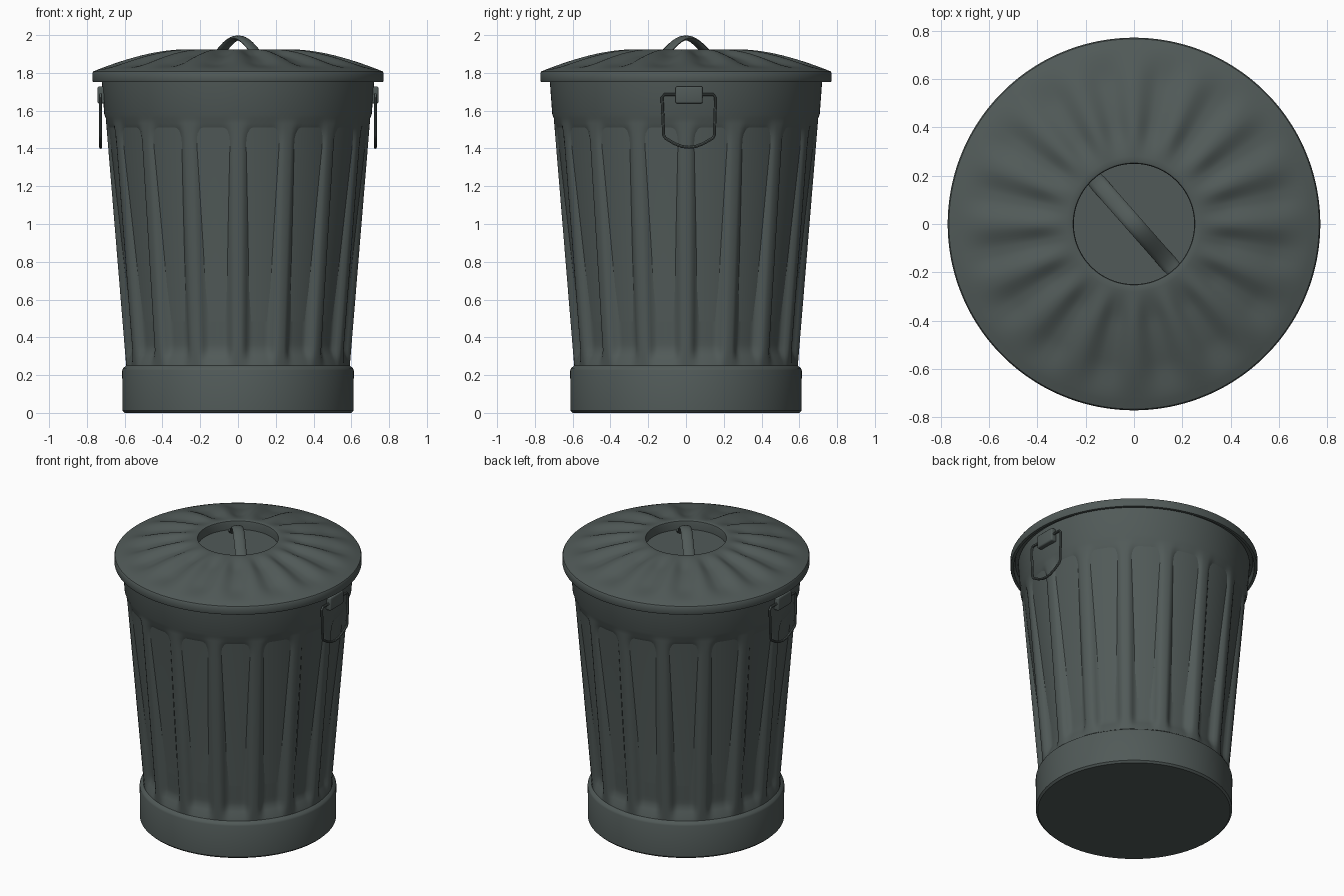
import bpy, bmesh, math
from mathutils import Vector

if "Cube" in bpy.data.objects:
    bpy.data.objects.remove(bpy.data.objects["Cube"])

mat = bpy.data.materials.new("dark grey green metal")
mat.diffuse_color = (0.082, 0.102, 0.098, 1)
mat.use_nodes = True
mat.node_tree.nodes["Principled BSDF"].inputs["Base Color"].default_value = mat.diffuse_color
RIBS, SEG = 16, 256


def finish(name, bm, angle=35):
    bmesh.ops.recalc_face_normals(bm, faces=bm.faces)
    me = bpy.data.meshes.new(name)
    bm.to_mesh(me)
    bm.free()
    ob = bpy.data.objects.new(name, me)
    bpy.context.collection.objects.link(ob)
    me.materials.append(mat)
    bpy.ops.object.select_all(action='DESELECT')
    ob.select_set(True)
    bpy.context.view_layer.objects.active = ob
    bpy.ops.object.shade_smooth_by_angle(angle=math.radians(angle))
    return ob


def smooth(a, b, x):
    t = max(0, min(1, (x - a) / (b - a)))
    return t * t * (3 - 2 * t)


def groove(angle, phase, lo, hi):
    """0 on a rib, 1 in the middle of a groove, repeating RIBS times."""
    t = ((angle / math.tau * RIBS + phase) % 1.0) * 2 - 1
    return 1 - smooth(lo, hi, abs(t))


def revolve(name, profile, shape=None, cap_first=False, cap_last=False):
    bm = bmesh.new()
    rings = []
    for r, z in profile:
        ring = []
        for i in range(SEG):
            a = math.tau * i / SEG
            rr, zz = shape(r, z, a) if shape else (r, z)
            ring.append(bm.verts.new((rr * math.cos(a), rr * math.sin(a), zz)))
        rings.append(ring)
    for p, q in zip(rings, rings[1:]):
        for i in range(SEG):
            j = (i + 1) % SEG
            bm.faces.new((p[i], p[j], q[j], q[i]))
    if cap_first:
        bm.faces.new(rings[0])
    if cap_last:
        bm.faces.new(rings[-1])
    return finish(name, bm)


def tube(name, pts, rx, ry, side, closed=False, n=12):
    """Sweep an ellipse along a planar path; side is the plane's normal."""
    bm = bmesh.new()
    side = Vector(side).normalized()
    rings, m = [], len(pts)
    for k in range(m):
        a = pts[(k - 1) % m] if closed else pts[max(k - 1, 0)]
        b = pts[(k + 1) % m] if closed else pts[min(k + 1, m - 1)]
        up = side.cross((b - a).normalized())
        rings.append([bm.verts.new(pts[k] + side * rx * math.cos(math.tau * i / n)
                                   + up * ry * math.sin(math.tau * i / n)) for i in range(n)])
    for k in range(m if closed else m - 1):
        p, q = rings[k], rings[(k + 1) % m]
        for i in range(n):
            j = (i + 1) % n
            bm.faces.new((p[i], p[j], q[j], q[i]))
    return finish(name, bm)


# can body: base band, fluted wall, plain top band, inner wall
Z0, Z1 = 0.25, 1.56
steps = 48
wall = [(0.592 + 0.108 * i / steps, Z0 + (Z1 - Z0) * i / steps) for i in range(steps + 1)]
profile = ([(0.60, 0.0), (0.612, 0.012), (0.613, 0.225), (0.608, 0.237)] + wall
           + [(0.708, 1.58), (0.722, 1.77), (0.705, 1.77), (0.69, 1.56), (0.54, 0.2), (0.54, 0.03)])


def flute(r, z, a):
    if r < 0.58 or not Z0 <= z <= Z1:
        return r, z
    fade = smooth(Z0 - 0.01, Z0 + 0.1, z) * (1 - smooth(Z1 - 0.14, Z1, z))
    return r - 0.04 * fade * groove(a, 0.0, 0.4, 0.85), z


revolve("can_body", profile, flute, cap_first=True, cap_last=True)

# lid: skirt, fluted dome, recessed centre dish
dome = []
for i in range(25):
    t = i / 24
    dome.append((0.755 - 0.495 * t, 1.812 + 0.113 * math.sin(t * math.pi / 2) ** 0.95))
lid_profile = ([(0.25, 1.84), (0.74, 1.785), (0.75, 1.752), (0.768, 1.752), (0.771, 1.76), (0.771, 1.80), (0.766, 1.808)]
               + dome + [(0.252, 1.922), (0.249, 1.91), (0.249, 1.865)])


def dome_flute(r, z, a):
    if z < 1.812 or r < 0.26:
        return r, z
    fade = smooth(0.26, 0.42, r) * (1 - smooth(0.58, 0.75, r))
    return r, z - 0.025 * fade * groove(a, 0.0, 0.1, 0.95)


revolve("lid", lid_profile, dome_flute, cap_first=True, cap_last=True)

# lid handle: flattened arch set diagonally across the dish
d = Vector((0.66, -0.75, 0)).normalized()
arch = []
for i in range(33):
    t = -1 + i / 16
    arch.append(d * (0.25 * t) + Vector((0, 0, 1.862 + 0.123 * (0.5 + 0.5 * math.cos(math.pi * t)))))
tube("lid_handle", arch, 0.036, 0.013, (-d.y, d.x, 0))

# side handles: hanging wire loop and its clip
outline = [(-0.115, 1.685), (0.145, 1.685), (0.157, 1.67), (0.15, 1.47), (0.142, 1.455), (0.09, 1.425),
           (0.05, 1.41), (0.016, 1.406), (-0.02, 1.41), (-0.06, 1.425), (-0.11, 1.455), (-0.118, 1.47),
           (-0.127, 1.67)]
for sx, label in ((1, "right"), (-1, "left")):
    x = 0.727 * sx
    tube("wire_handle_" + label, [Vector((x, y * sx, z)) for y, z in outline], 0.008, 0.008,
         (1, 0, 0), closed=True, n=8)
    bm = bmesh.new()
    bmesh.ops.create_cube(bm, size=1)
    for v in bm.verts:
        v.co = Vector((0.722 * sx + v.co.x * 0.045, 0.016 * sx + v.co.y * 0.145, 1.683 + v.co.z * 0.09))
    bmesh.ops.bevel(bm, geom=bm.edges[:], offset=0.01, segments=3, affect='EDGES', profile=0.5)
    finish("handle_clip_" + label, bm)
